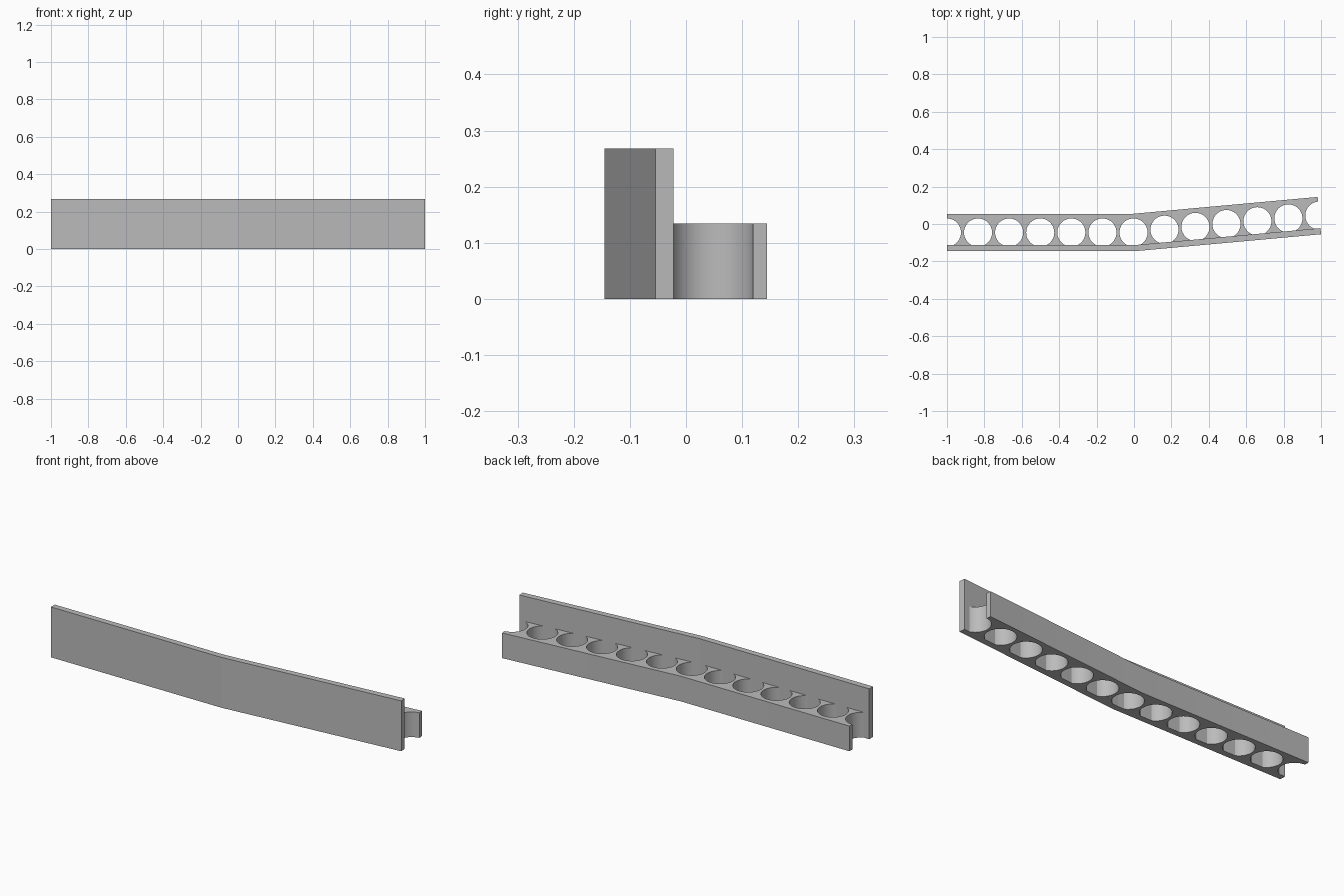
import bpy, bmesh, math
from mathutils import Vector

default = bpy.data.objects.get("Cube")
if default:
    bpy.data.objects.remove(default)

HALF_WIDTH = 0.1
WALL_THICK = 0.0325
WALL_HEIGHT, BAR_HEIGHT = 0.268, 0.134
HOLE_RADIUS, HOLES_PER_ARM = 0.075, 6
ARM = 0.9975
BEND = math.radians(5.2)
PIVOT = Vector((-0.0025, -0.0455))
DIRECTION = Vector((math.cos(BEND), math.sin(BEND)))
NORMAL = Vector((-DIRECTION.y, DIRECTION.x))

grey = bpy.data.materials.new("plain grey")
grey.use_nodes = True
colour = (0.5, 0.5, 0.5, 1)
grey.diffuse_color = colour
grey.node_tree.nodes["Principled BSDF"].inputs["Base Color"].default_value = colour


def make_object(name, bm):
    bmesh.ops.recalc_face_normals(bm, faces=bm.faces)
    mesh = bpy.data.meshes.new(name)
    bm.to_mesh(mesh)
    bm.free()
    mesh.materials.append(grey)
    obj = bpy.data.objects.new(name, mesh)
    bpy.context.collection.objects.link(obj)
    return obj


def offset_line(offset):
    """Centre line moved sideways, mitred at the bend."""
    return [PIVOT + Vector((-ARM, offset)),
            PIVOT + Vector((-offset * math.tan(BEND / 2), offset)),
            PIVOT + DIRECTION * ARM + NORMAL * offset]


def bent_strip(name, front, back, height):
    bm = bmesh.new()
    near, far = offset_line(front), offset_line(back)
    rings = []
    for a, b in zip(near, far):
        corners = [(a, 0), (b, 0), (b, height), (a, height)]
        rings.append([bm.verts.new((p.x, p.y, z)) for p, z in corners])
    for r, s in zip(rings, rings[1:]):
        for i in range(4):
            j = (i + 1) % 4
            bm.faces.new((r[i], r[j], s[j], s[i]))
    bm.faces.new(rings[0])
    bm.faces.new(rings[-1])
    return make_object(name, bm)


# Tall front wall and low rear bar
wall_inner = -HALF_WIDTH + WALL_THICK
front_wall = bent_strip("front_wall", -HALF_WIDTH, wall_inner, WALL_HEIGHT)
holed_bar = bent_strip("holed_bar", wall_inner, HALF_WIDTH, BAR_HEIGHT)

# Row of round holes along both arms, half holes at the ends
bm = bmesh.new()
pitch = ARM / HOLES_PER_ARM
for i in range(-HOLES_PER_ARM, HOLES_PER_ARM + 1):
    heading = DIRECTION if i > 0 else Vector((1, 0))
    centre = PIVOT + heading * (pitch * i)
    made = bmesh.ops.create_cone(bm, cap_ends=True, segments=64, radius1=HOLE_RADIUS,
                                 radius2=HOLE_RADIUS, depth=BAR_HEIGHT * 2)
    bmesh.ops.translate(bm, verts=made["verts"],
                        vec=(centre.x, centre.y, BAR_HEIGHT / 2))
cutter = make_object("hole_cutter", bm)
cutter.hide_render = True

cut = holed_bar.modifiers.new("holes", "BOOLEAN")
cut.operation = "DIFFERENCE"
cut.solver = "EXACT"
cut.object = cutter
bpy.ops.object.select_all(action="DESELECT")
bpy.context.view_layer.objects.active = holed_bar
holed_bar.select_set(True)
bpy.ops.object.modifier_apply(modifier=cut.name)
bpy.data.objects.remove(cutter)
bpy.ops.object.shade_smooth_by_angle(angle=math.radians(30))
